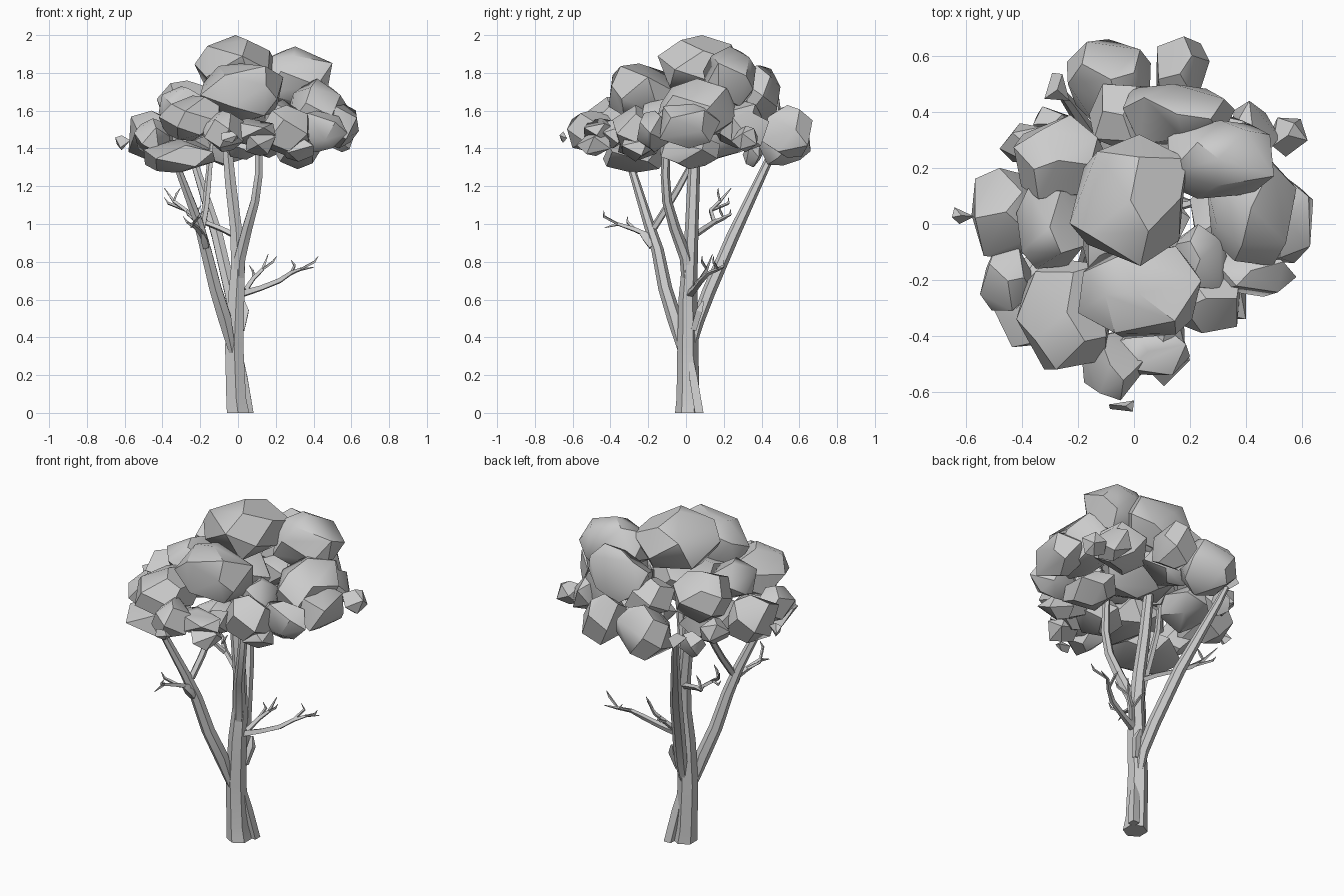
import bpy, bmesh, math, random
from mathutils import Vector

if "Cube" in bpy.data.objects:
    bpy.data.objects.remove(bpy.data.objects["Cube"], do_unlink=True)
random.seed(11)

grey = bpy.data.materials.new("plain_grey")
grey.use_nodes = True
grey.diffuse_color = (0.6, 0.6, 0.6, 1)
grey.node_tree.nodes["Principled BSDF"].inputs["Base Color"].default_value = (0.6, 0.6, 0.6, 1)


def finish(name, bm, angle):
    """Turn a bmesh into a named, shaded object."""
    bmesh.ops.recalc_face_normals(bm, faces=bm.faces[:])
    mesh = bpy.data.meshes.new(name)
    bm.to_mesh(mesh)
    bm.free()
    mesh.materials.append(grey)
    obj = bpy.data.objects.new(name, mesh)
    bpy.context.collection.objects.link(obj)
    bpy.ops.object.select_all(action='DESELECT')
    obj.select_set(True)
    bpy.context.view_layer.objects.active = obj
    bpy.ops.object.shade_smooth_by_angle(angle=math.radians(angle))


def add_clump(bm, box, count):
    """Add a rough faceted leaf clump that fills a box given in hundredths."""
    points = []
    turn = random.uniform(0, math.tau)
    for i in range(count):
        z = 1 - 2 * i / (count - 1)
        ring = math.sqrt(max(0, 1 - z * z))
        a = turn + i * math.pi * (3 - math.sqrt(5)) + random.uniform(-0.25, 0.25)
        p = Vector((ring * math.cos(a), ring * math.sin(a), z)) * random.uniform(0.9, 1.08)
        points.append([math.copysign(abs(c) ** 0.85, c) for c in p])
    lows = [min(p[k] for p in points) for k in range(3)]
    highs = [max(p[k] for p in points) for k in range(3)]
    verts = []
    for p in points:
        co = [(box[2 * k] + (box[2 * k + 1] - box[2 * k])
               * (p[k] - lows[k]) / (highs[k] - lows[k])) / 100 for k in range(3)]
        verts.append(bm.verts.new(co))
    hull = bmesh.ops.convex_hull(bm, input=verts)
    spare = [v for v in hull["geom_interior"] if isinstance(v, bmesh.types.BMVert)]
    bmesh.ops.delete(bm, geom=spare, context='VERTS')


def foliage(name, boxes, count):
    bm = bmesh.new()
    for box in boxes:
        add_clump(bm, box, count)
    bmesh.ops.dissolve_limit(bm, angle_limit=math.radians(14),
                             verts=bm.verts[:], edges=bm.edges[:])
    finish(name, bm, 38)


def limb(name, path, sides=6):
    """Sweep a tapering tube along points (x, y, z, radius) in hundredths."""
    bm = bmesh.new()
    pts = [Vector(p[:3]) / 100 for p in path]
    rings = []
    for i, p in enumerate(pts):
        way = pts[min(i + 1, len(pts) - 1)] - pts[max(i - 1, 0)]
        # The foot of the tree is cut level with the ground
        rot = Vector((0, 0, 1)).rotation_difference(way if p.z > 0 else Vector((0, 0, 1)))
        r = path[i][3] / 100
        rings.append([bm.verts.new(p + rot @ Vector((r * math.cos(a), r * math.sin(a), 0)))
                      for a in (math.tau * (k + 0.5) / sides for k in range(sides))])
    for low, high in zip(rings, rings[1:]):
        for k in range(sides):
            n = (k + 1) % sides
            bm.faces.new((low[k], low[n], high[n], high[k]))
    bm.faces.new(rings[0])
    bm.faces.new(rings[-1])
    finish(name, bm, 30)


def twig(name, path):
    """A thin limb with two short side shoots near its end."""
    limb(name, path, 4)
    for i in (1, 2):
        x, y, z, r = path[-i - 1]
        ex, ey, ez, _ = path[-1]
        side = 4 if i == 1 else -4
        tip = (x + (ex - x) * 0.5 + side, y + (ey - y) * 0.5 - side, z + 4)
        limb(f"{name}_shoot_{i}", [(x, y, z, r * 0.7), (*tip, 0.8),
                                   (tip[0] + side / 2, tip[1], tip[2] + 3, 0.15)], 4)


# Trunk and main limbs
limb("trunk", [(0, 1, 0, 6.8), (-1, 1, 8, 6), (-2, 1, 35, 5.6), (-1, 1, 60, 5),
               (0, 2, 78, 4.2), (-1, 3, 97, 3.6), (-4, 4, 122, 3.3), (-7, 5, 155, 2.6)])
limb("root_flare", [(6, 7, 0, 3.2), (3, 4, 18, 3), (1, 2, 34, 1)], 4)
limb("left_limb", [(-3, -2, 32, 2), (-7, -6, 50, 4), (-12, -11, 66, 3.7),
                   (-17, -15, 86, 3.3), (-21, -20, 101, 2.8), (-32, -29, 130, 2),
                   (-35, -32, 142, 1.6)])
limb("back_limb", [(-1, 3, 34, 2), (-1, 6, 48, 3.4), (-4, 12, 64, 3.6), (-11, 25, 94, 3.4),
                   (-17, 34, 113, 2.8), (-23, 43, 132, 2.2), (-26, 47, 142, 1.6)])
limb("right_limb", [(0, 1, 66, 3), (1, 0, 82, 3.4), (5, -6, 98, 3), (9, -10, 112, 2.6),
                    (11, -11, 126, 2.4), (11, -10, 150, 2)])
limb("cross_limb", [(-19, -17, 98, 2), (-17, -10, 109, 2), (-16, -4, 119, 1.9),
                    (-15, 2, 130, 1.7), (-14, 5, 145, 1.3)], 5)
limb("trunk_stub", [(2, 4, 44, 2), (4, 7, 54, 2.4), (3, 9, 59, 0.8)], 4)
limb("limb_stub", [(-17, -18, 88, 2.2), (-18, -21, 92, 2.4), (-19, -24, 95, 1)], 4)

# Bare twigs
twig("right_twig", [(2, 2, 63, 2.2), (12, 5, 66, 1.7), (22, 8, 70, 1.6),
                    (28, 12, 74, 1.2), (33, 17, 76, 0.9), (40, 20, 77, 0.2)])
twig("right_upper_twig", [(4, 3, 65, 1.6), (8, 8, 71, 1.4), (13, 11, 76, 1.1),
                          (16, 14, 84, 0.2)])
twig("left_twig", [(0, 3, 93, 1.8), (-8, 9, 97, 1.6), (-18, 15, 101, 1.4),
                   (-24, 20, 103, 1), (-27, 24, 105, 0.2)])
twig("left_upper_twig", [(-19, 15, 101, 1.4), (-27, 13, 107, 1.2), (-34, 18, 112, 1),
                         (-39, 24, 119, 0.2)])
twig("front_twig", [(-18, -18, 93, 1.7), (-21, -27, 97, 1.5), (-24, -36, 100, 1.1),
                    (-25, -43, 98, 0.2)])

# Large leaf clumps: (x low, x high, y low, y high, z low, z high)
foliage("crown_clumps", [
    (-23, 19, -15, 32, 166, 200), (12, 50, 9, 37, 160, 194),
    (-20, 24, -41, -8, 154, 185), (-43, -10, 9, 39, 146, 176),
    (26, 58, -15, 26, 146, 177), (-24, 6, 36, 66, 131, 162),
    (-4, 36, 28, 50, 153, 184), (-42, -8, -52, -12, 144, 168)], 18)

# Medium clumps around the rim
foliage("rim_clumps", [
    (-58, -33, -12, 20, 133, 160), (8, 27, 40, 67, 135, 163),
    (42, 64, -14, 18, 140, 165), (29, 58, -26, -7, 138, 160),
    (12, 38, -39, -14, 136, 163), (-19, 3, -63, -38, 138, 160),
    (-10, 20, -54, -36, 142, 156), (-55, -36, -31, -8, 135, 156),
    (-50, -12, -44, -8, 127, 145), (20, 44, -14, 18, 129, 148)], 14)
foliage("inner_clumps", [
    (-42, -14, -4, 30, 134, 156), (15, 46, 12, 40, 140, 166),
    (-20, 20, -20, 22, 146, 172), (-12, 22, 22, 44, 140, 160),
    (-8, 18, -36, -12, 134, 154), (-42, -18, -16, 14, 152, 173),
    (-16, 8, 26, 50, 150, 172), (14, 34, -24, 0, 142, 166)], 14)

# Small clumps and loose leaf tufts
foliage("small_clumps", [
    (4, 20, -58, -40, 136, 150), (49, 62, 24, 38, 138, 152),
    (-48, -30, 22, 36, 138, 154), (34, 52, 24, 44, 139, 160),
    (3, 18, -47, -30, 140, 155), (-36, -22, 30, 42, 130, 146),
    (22, 40, -34, -18, 133, 147)], 10)
foliage("leaf_tufts", [
    (-65, -57, 0, 6, 139, 147), (-32, -23, 44, 54, 141, 149),
    (-9, 0, -67, -63, 143, 149)], 6)
